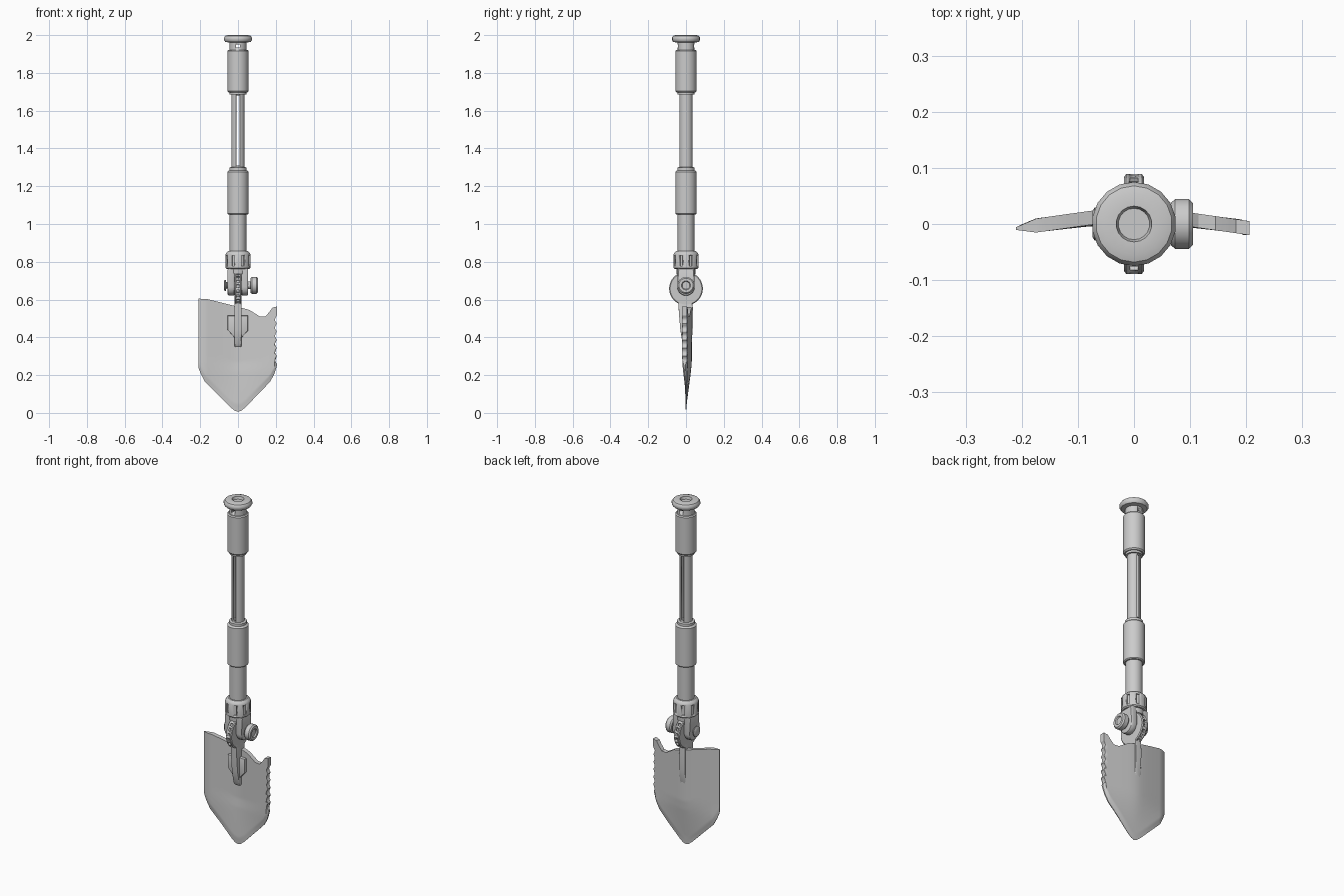
import bpy, bmesh, math
from mathutils import Matrix, Vector

if "Cube" in bpy.data.objects:
    bpy.data.objects.remove(bpy.data.objects["Cube"])

steel = bpy.data.materials.new("grey steel")
steel.diffuse_color = (0.6, 0.6, 0.6, 1)
steel.use_nodes = True
steel.node_tree.nodes["Principled BSDF"].inputs["Base Color"].default_value = steel.diffuse_color


def make(name, bm, angle=35):
    bmesh.ops.recalc_face_normals(bm, faces=bm.faces[:])
    me = bpy.data.meshes.new(name)
    bm.to_mesh(me)
    bm.free()
    me.materials.append(steel)
    ob = bpy.data.objects.new(name, me)
    bpy.context.collection.objects.link(ob)
    bpy.ops.object.select_all(action='DESELECT')
    bpy.context.view_layer.objects.active = ob
    ob.select_set(True)
    bpy.ops.object.shade_smooth_by_angle(angle=math.radians(angle))
    return ob


def lathe(name, profile, n=32, closed=False, matrix=None):
    """Spin (radius, height) points about z; ends on the axis unless closed."""
    bm = bmesh.new()
    rings = []
    for r, z in profile:
        if r < 1e-6:
            rings.append([bm.verts.new((0, 0, z))] * n)
        else:
            rings.append([bm.verts.new((r * math.cos(math.tau * (i + .5) / n),
                                        r * math.sin(math.tau * (i + .5) / n), z)) for i in range(n)])
    pairs = list(zip(rings, rings[1:])) + ([(rings[-1], rings[0])] if closed else [])
    for a, b in pairs:
        for i in range(n):
            j = (i + 1) % n
            vs = list(dict.fromkeys((a[i], a[j], b[j], b[i])))
            if len(vs) > 2:
                bm.faces.new(vs)
    if matrix:
        bm.transform(matrix)
    return make(name, bm)


def prism(name, pts, axis, lo, hi, bevel=0.0):
    """Extrude a profile along x (points are y,z) or along y (points are x,z)."""
    bm = bmesh.new()
    def put(p, d):
        return bm.verts.new((d, p[0], p[1]) if axis == 'x' else (p[0], d, p[1]))
    a = [put(p, lo) for p in pts]
    b = [put(p, hi) for p in pts]
    bm.faces.new(a)
    bm.faces.new(b[::-1])
    for i in range(len(pts)):
        j = (i + 1) % len(pts)
        bm.faces.new((a[i], a[j], b[j], b[i]))
    if bevel:
        rim = [e for e in bm.edges if (e.verts[0] in a) == (e.verts[1] in a)]
        bmesh.ops.bevel(bm, geom=rim, offset=bevel, segments=2, affect='EDGES', profile=.5)
    return make(name, bm)


def cut(ob, boxes):
    """Subtract boxes given as (matrix, size)."""
    bm = bmesh.new()
    for m, s in boxes:
        bmesh.ops.create_cube(bm, size=1, matrix=m @ Matrix.Diagonal((*s, 1)))
    cutter = make("cutter", bm)
    cutter.hide_render = True
    mod = ob.modifiers.new("cut", 'BOOLEAN')
    mod.object = cutter
    mod.operation = 'DIFFERENCE'
    mod.solver = 'EXACT'
    bpy.ops.object.select_all(action='DESELECT')
    bpy.context.view_layer.objects.active = ob
    ob.select_set(True)
    bpy.ops.object.modifier_apply(modifier=mod.name)
    bpy.data.objects.remove(cutter)


T = Matrix.Translation

# Handle: pommel, neck, two grips and the slotted tube
lathe("pommel", [(0, 1.985), (.028, 1.985), (.032, 2), (.055, 2), (.068, 1.996), (.075, 1.986),
                 (.075, 1.974), (.068, 1.964), (.045, 1.96), (0, 1.96)], 18)
neck = lathe("neck", [(0, 1.91), (.045, 1.91), (.045, 1.962), (0, 1.962)])
cut(neck, [(T((0, 0, 1.942)), (.022, .2, .016))])
lathe("upper_grip", [(.03, 1.685), (.044, 1.685), (.044, 1.697), (.05, 1.697), (.056, 1.704), (.056, 1.916),
                     (.051, 1.922), (.03, 1.922)], closed=True)
tube = lathe("slotted_tube", [(.026, 1.27), (.035, 1.27), (.035, 1.7), (.026, 1.7)], closed=True)
cut(tube, [(T((0, 0, 1.495)), (.018, .2, .37))])
lathe("lower_grip", [(0, 1.05), (.051, 1.05), (.056, 1.055), (.056, 1.276), (.05, 1.282), (.046, 1.284),
                     (.046, 1.298), (.034, 1.302), (0, 1.302)])
lathe("lower_tube", [(0, .84), (.044, .84), (.044, 1.06), (0, 1.06)])

# Locking collar with finger notches
collar = lathe("locking_collar", [(0, .762), (.06, .762), (.067, .768), (.067, .838), (.062, .848),
                                  (.052, .856), (0, .856)])
cut(collar, [(Matrix.Rotation(math.tau * (i + .5) / 8, 4, 'Z') @ T((.068, 0, .806)), (.018, .016, .056))
             for i in range(8)])
lathe("hinge_neck", [(0, .735), (.05, .735), (.052, .77), (0, .77)])

# Fork cheeks either side of the hinge disc
arc = [(.046 * math.cos(a), .667 + .046 * math.sin(a))
       for a in (math.pi * (1 + i / 12) for i in range(13))]
cheek = arc + [(.046, .765), (-.046, .765)]
for side, lo, hi in (("left", -.055, -.018), ("right", .018, .054)):
    prism(side + "_fork_cheek", cheek, 'x', lo, hi, .008)

# Indexing disc with holes around its rim
disc = lathe("hinge_disc", [(0, -.018), (.084, -.018), (.089, -.014), (.089, .014), (.084, .018), (0, .018)], 40,
             matrix=T((0, 0, .658)) @ Matrix.Rotation(math.pi / 2, 4, 'Y'))
cut(disc, [(T((0, 0, .658)) @ Matrix.Rotation(math.tau * (i + .5) / 20, 4, 'X') @ T((0, .089, 0)),
            (.015, .02, .014)) for i in range(20)])

# Tightening knob and pivot nut on the hinge axis
axle = T((0, 0, .675)) @ Matrix.Rotation(math.pi / 2, 4, 'Y')
lathe("hinge_knob", [(0, .05), (.02, .05), (.02, .066), (.038, .066), (.045, .073), (.045, .098), (.038, .105),
                     (.024, .105), (.02, .098), (0, .098)], 20, matrix=axle)
lathe("pivot_nut", [(0, -.074), (.024, -.074), (.03, -.07), (.03, -.065), (.018, -.062), (.018, -.05),
                    (0, -.05)], 16, matrix=axle)

# Tapered strap and mounting plate
prism("blade_strap", [(-.042, .60), (-.037, .52), (-.03, .44), (-.018, .365), (-.008, .35), (.022, .35),
                      (.03, .37), (.036, .45), (.037, .53), (.034, .60)], 'x', -.018, .018, .004)
prism("mounting_plate", [(-.055, .515), (.052, .515), (.052, .435), (.02, .40), (-.02, .40), (-.055, .44)],
      'y', -.014, .012, .003)

# Blade: arched plate lofted between a top and a bottom outline
TOP = [(-.21, .605), (-.16, .602), (-.08, .582), (0, .562), (.06, .545), (.115, .511), (.145, .511),
       (.165, .533), (.182, .557), (.206, .563)]
BOTTOM = [(-.21, .24), (-.196, .205), (-.175, .165), (-.04, .03), (-.018, .012), (0, .006), (.018, .012),
          (.04, .03), (.17, .165), (.192, .205), (.206, .25)]


def sample(line, x):
    for (x0, y0), (x1, y1) in zip(line, line[1:]):
        if x <= x1:
            return y0 + (y1 - y0) * (x - x0) / (x1 - x0)
    return line[-1][1]


def blade():
    bm = bmesh.new()
    xs = sorted({p[0] for p in TOP + BOTTOM} | {-.12, .09})
    rows = 60
    front, back = [], []
    for x in xs:
        lo, hi = sample(BOTTOM, x), sample(TOP, x)
        f, b = [], []
        for k in range(rows + 1):
            z = lo + (hi - lo) * k / rows
            px = x
            # Saw scallops along the right edge
            if x == xs[-1] and .26 < z < .515:
                px -= .01 * abs(math.sin(math.pi * (z - .26) / .0425))
            flat = min(1, max(0, (z - .05) / .22))
            mid = (.024 - .15 * math.sqrt(x * x + .0016)) * flat
            half = .0125 * min(1, .12 + z / .25)
            half *= min(1, .2 + (x + .21) / .045)           # sharpened left edge
            half *= min(1, .3 + (z - lo) / .05)             # sharpened point
            f.append(bm.verts.new((px, mid - half, z)))
            b.append(bm.verts.new((px, mid + half, z)))
        front.append(f)
        back.append(b)
    last = len(xs) - 1
    for i in range(last):
        for k in range(rows):
            for s in (front, back):
                bm.faces.new((s[i][k], s[i + 1][k], s[i + 1][k + 1], s[i][k + 1]))
        for k in (0, rows):
            bm.faces.new((front[i][k], front[i + 1][k], back[i + 1][k], back[i][k]))
    for i in (0, last):
        for k in range(rows):
            bm.faces.new((front[i][k], front[i][k + 1], back[i][k + 1], back[i][k]))
    make("blade", bm, 30)


blade()
